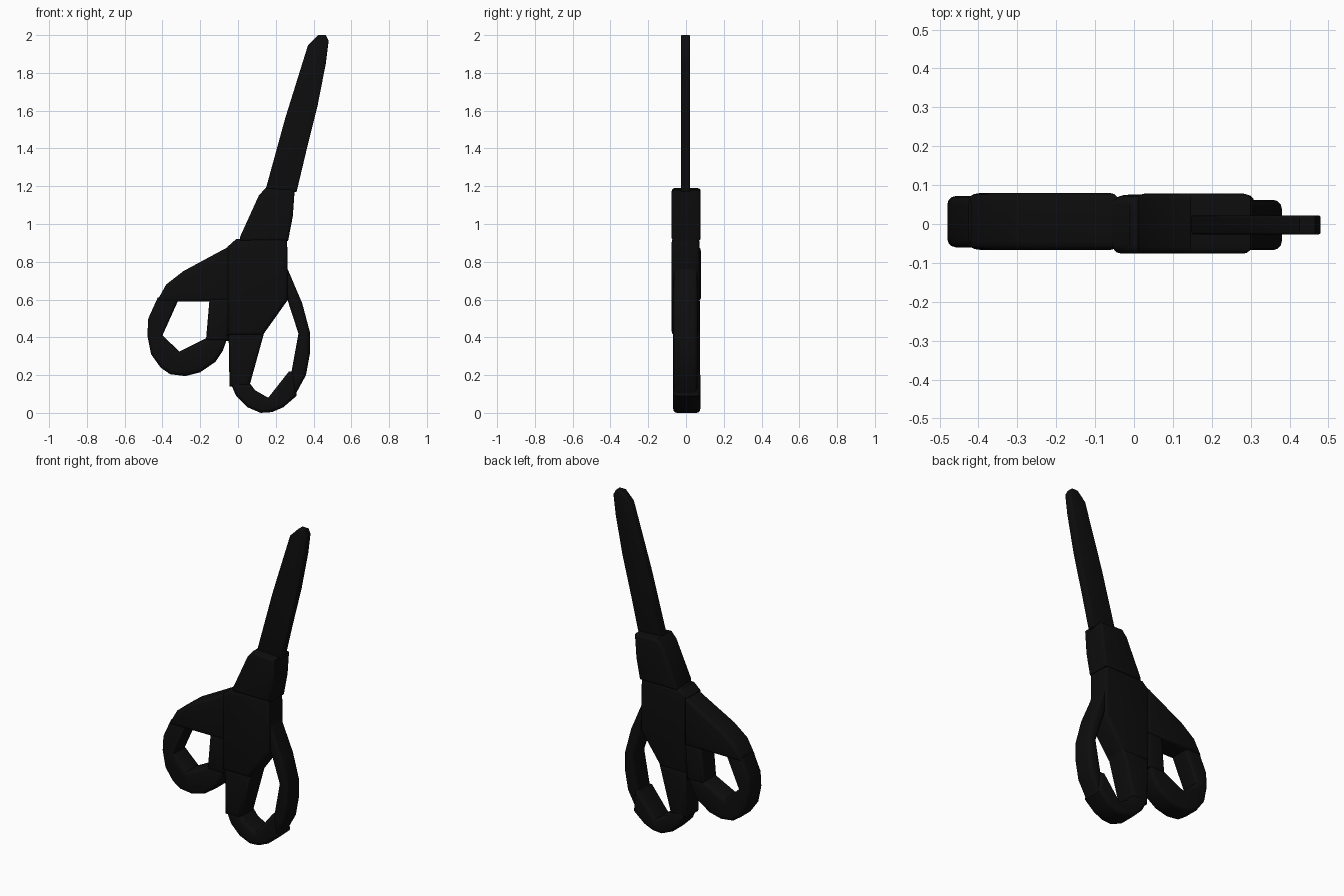
import bpy
import bmesh
import math

cube = bpy.data.objects.get("Cube")
if cube:
    bpy.data.objects.remove(cube, do_unlink=True)

black = bpy.data.materials.new("black")
black.use_nodes = True
colour = (0.004, 0.004, 0.004, 1)
black.diffuse_color = colour
black.node_tree.nodes["Principled BSDF"].inputs["Base Color"].default_value = colour


def slab(name, outline, front, back, bevel=0.022):
    """Extrude an x-z outline along y and round its front and back rims."""
    bm = bmesh.new()
    face = bm.faces.new([bm.verts.new((x, front, z)) for x, z in outline])
    ext = bmesh.ops.extrude_face_region(bm, geom=[face], use_keep_orig=True)
    for item in ext["geom"]:
        if isinstance(item, bmesh.types.BMVert):
            item.co.y = back
    bmesh.ops.recalc_face_normals(bm, faces=bm.faces)
    rims = [e for e in bm.edges if abs(e.verts[0].co.y - e.verts[1].co.y) < 1e-5]
    bmesh.ops.bevel(bm, geom=rims, offset=bevel, segments=3, profile=0.5,
                    affect='EDGES', clamp_overlap=True)
    mesh = bpy.data.meshes.new(name)
    bm.to_mesh(mesh)
    bm.free()
    mesh.materials.append(black)
    obj = bpy.data.objects.new(name, mesh)
    bpy.context.collection.objects.link(obj)
    bpy.ops.object.select_all(action='DESELECT')
    obj.select_set(True)
    bpy.context.view_layer.objects.active = obj
    bpy.ops.object.shade_smooth_by_angle(angle=math.radians(35))
    return obj


# Closed blades
slab("blades", [(.14, 1.16), (.31, 1.17), (.36, 1.38), (.42, 1.62), (.465, 1.85),
                (.48, 1.97), (.465, 2), (.425, 2), (.37, 1.945), (.25, 1.56)],
     -.027, .022, .006)

# Collar that holds the blades
slab("collar", [(.01, .91), (.265, .91), (.29, 1.04), (.3, 1.18), (.145, 1.19),
                (.11, 1.15), (.01, .93)], -.076, .078)

# Central body and the grip strut under it
slab("body", [(-.055, .41), (-.055, .88), (-.01, .92), (.26, .925), (.265, .6),
              (.13, .41)], -.076, .072)
slab("grip_strut", [(-.05, .43), (.14, .43), (.06, .14), (-.045, .14)], -.07, .074)

# Long finger loop
slab("long_loop_bottom", [(-.045, .17), (.06, .16), (.09, .12), (.16, .08), (.27, .22),
                          (.3, .22), (.31, .09), (.24, .03), (.18, .004), (.12, 0),
                          (.05, .03), (-.01, .09)], -.068, .076)
slab("long_loop_side", [(.28, .2), (.32, .42), (.255, .62), (.255, .78), (.34, .58),
                        (.38, .43), (.38, .31), (.36, .2), (.3, .09)], -.067, .062)

# Round thumb loop
slab("thumb_arm", [(-.04, .885), (-.04, .59), (-.43, .59), (-.38, .68), (-.29, .75)],
     -.067, .08)
slab("thumb_strut", [(-.15, .61), (-.04, .61), (-.05, .38), (-.17, .38)], -.065, .074)
slab("thumb_loop", [(-.31, .61), (-.4, .41), (-.31, .325), (-.17, .395), (-.055, .4),
                    (-.08, .33), (-.12, .27), (-.2, .215), (-.28, .195), (-.36, .205),
                    (-.41, .24), (-.46, .31), (-.48, .41), (-.475, .5), (-.425, .61)],
     -.06, .072)
